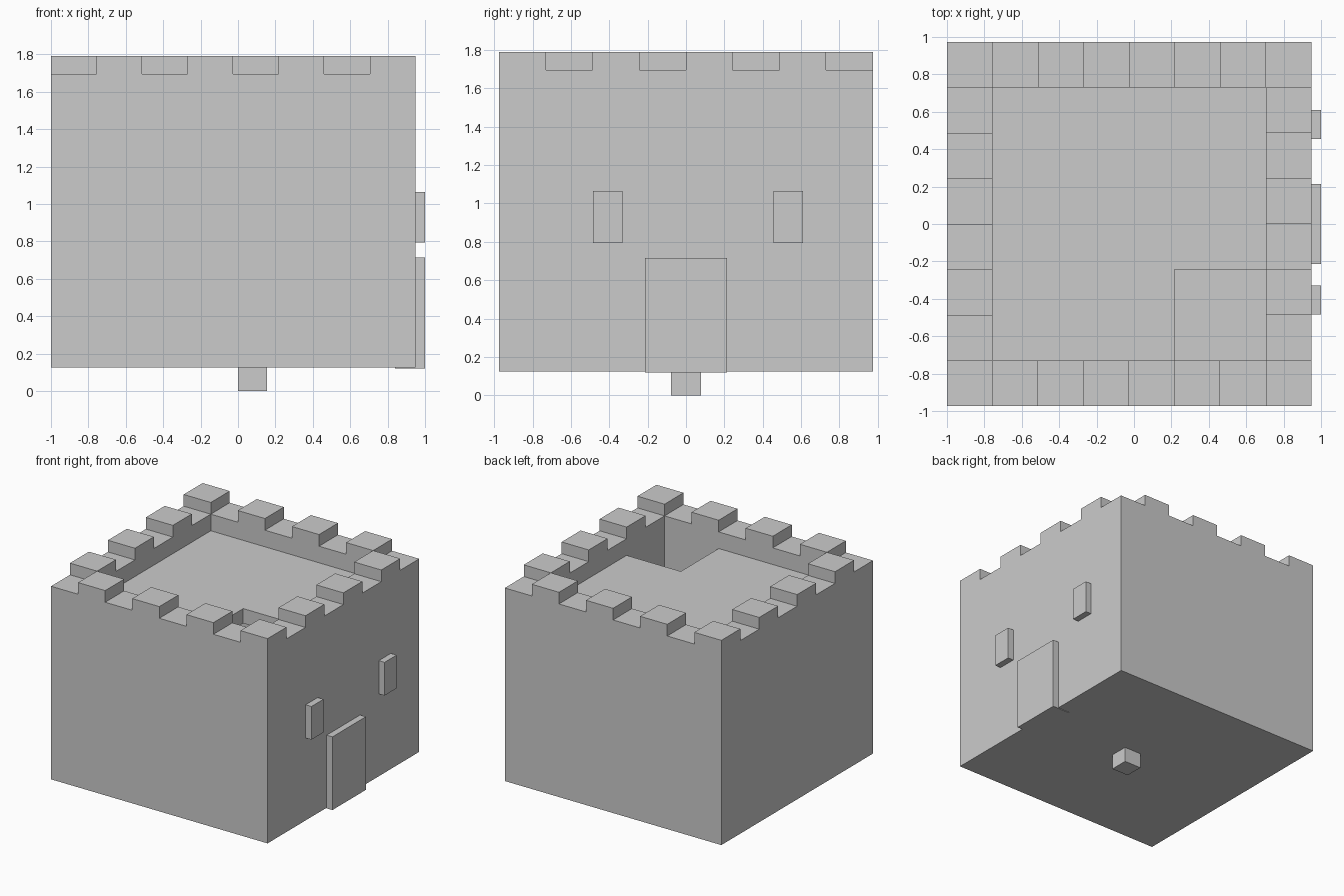
import bpy, bmesh
from mathutils import Vector

if "Cube" in bpy.data.objects:
    bpy.data.objects.remove(bpy.data.objects["Cube"], do_unlink=True)

stone = bpy.data.materials.new("grey stone")
stone.use_nodes = True
colour = (0.6, 0.6, 0.6, 1)
stone.diffuse_color = colour
stone.node_tree.nodes["Principled BSDF"].inputs["Base Color"].default_value = colour

N = 8                      # blocks along each wall
X0, Y0, SIZE = -1.0, -0.974, 1.948
CELL = SIZE / N
BASE, FLOOR, ROOF, PARAPET, MERLON = 0.125, 0.25, 1.56, 1.695, 1.79


def finish(name, bm):
    mesh = bpy.data.meshes.new(name)
    bm.to_mesh(mesh)
    bm.free()
    mesh.materials.append(stone)
    obj = bpy.data.objects.new(name, mesh)
    bpy.context.collection.objects.link(obj)
    return obj


def box(name, low, high):
    bm = bmesh.new()
    bmesh.ops.create_cube(bm, size=1)
    low, high = Vector(low), Vector(high)
    bmesh.ops.scale(bm, vec=high - low, verts=bm.verts)
    bmesh.ops.translate(bm, vec=(low + high) / 2, verts=bm.verts)
    return finish(name, bm)


def columns(name, bottom, heights):
    """Merge square columns, given as {(i, j): top}, into one clean solid."""
    bm = bmesh.new()
    levels = sorted({bottom, *heights.values()})

    def quad(points):
        bm.faces.new([bm.verts.new((X0 + i * CELL, Y0 + j * CELL, z)) for i, j, z in points])

    for (i, j), top in heights.items():
        ring = [(i, j), (i + 1, j), (i + 1, j + 1), (i, j + 1)]
        quad([(*p, top) for p in ring])
        quad([(*p, bottom) for p in reversed(ring)])
        neighbours = [(i, j - 1), (i + 1, j), (i, j + 1), (i - 1, j)]
        for k, cell in enumerate(neighbours):
            a, b = ring[k], ring[(k + 1) % 4]
            start = heights.get(cell, bottom)
            for z, z2 in zip(levels, levels[1:]):
                if start <= z and z2 <= top:
                    quad([(*a, z), (*b, z), (*b, z2), (*a, z2)])
    bmesh.ops.remove_doubles(bm, verts=bm.verts, dist=0.0005)
    bmesh.ops.dissolve_limit(bm, angle_limit=0.01, verts=bm.verts, edges=bm.edges)
    return finish(name, bm)


# Walls with alternating battlements around a sunken floor
walls, roof = {}, {}
for i in range(N):
    for j in range(N):
        if i in (0, N - 1) or j in (0, N - 1):
            walls[i, j] = MERLON if (i + j) % 2 else PARAPET
        else:
            walls[i, j] = FLOOR
            if not (i in (5, 6) and j in (1, 2)):     # corner hatch stays open
                roof[i, j] = ROOF
columns("castle_walls", BASE, walls)
columns("roof_deck", ROOF - 0.12, roof)

# Door and windows standing proud of the wall
box("door", (0.84, -0.215, 0.12), (1.0, 0.215, 0.715))
for name, y in (("front_window", -0.485), ("back_window", 0.455)):
    box(name, (0.84, y, 0.795), (1.0, y + 0.155, 1.065))

# Small peg under the base
box("base_peg", (0, -0.077, 0), (0.155, 0.077, 0.155))
